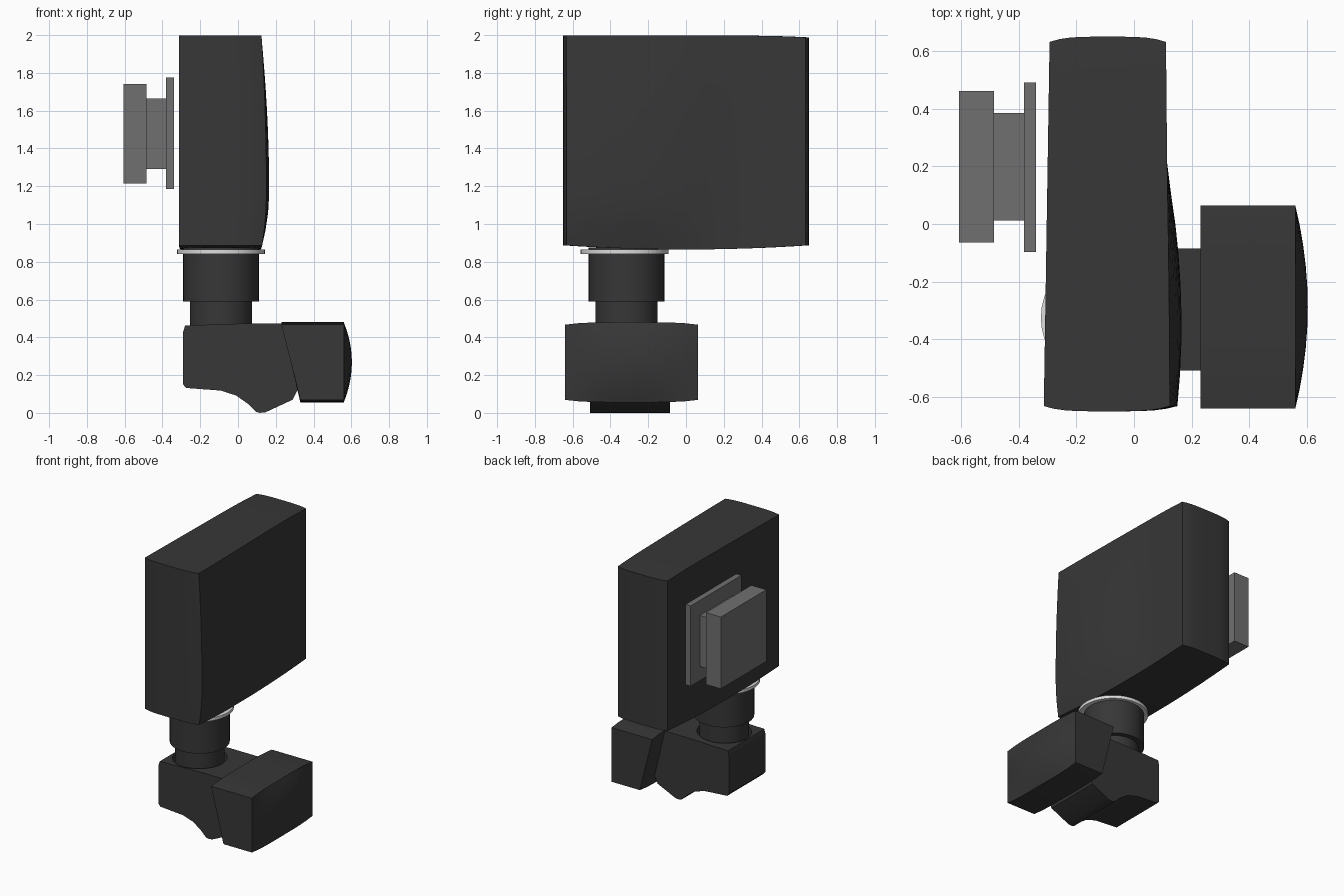
import bpy, bmesh, math

if "Cube" in bpy.data.objects:
    bpy.data.objects.remove(bpy.data.objects["Cube"])


def material(name, value):
    m = bpy.data.materials.new(name)
    m.diffuse_color = (value, value, value, 1)
    m.use_nodes = True
    m.node_tree.nodes["Principled BSDF"].inputs["Base Color"].default_value = m.diffuse_color
    return m


BLACK = material("matte black", 0.038)
GREY = material("mid grey", 0.16)
WHITE = material("off white", 0.72)


def finish(bm, name, mat, smooth=True):
    bmesh.ops.recalc_face_normals(bm, faces=bm.faces)
    me = bpy.data.meshes.new(name)
    bm.to_mesh(me)
    bm.free()
    ob = bpy.data.objects.new(name, me)
    bpy.context.collection.objects.link(ob)
    me.materials.append(mat)
    if smooth:
        bpy.ops.object.select_all(action='DESELECT')
        ob.select_set(True)
        bpy.context.view_layer.objects.active = ob
        bpy.ops.object.shade_smooth_by_angle(angle=math.radians(25))
    return ob


def shaped_block(name, mat, shape, cuts=9):
    """Subdivided cube (-1..1) whose points are moved by a shape function."""
    bm = bmesh.new()
    bmesh.ops.create_cube(bm, size=2)
    bmesh.ops.subdivide_edges(bm, edges=bm.edges[:], cuts=cuts, use_grid_fill=True)
    for v in bm.verts:
        v.co = shape(*v.co)
    return finish(bm, name, mat)


def cylinder(name, mat, r, z0, z1, cx=-0.09, cy=-0.315, sides=40):
    bm = bmesh.new()
    bmesh.ops.create_cone(bm, cap_ends=True, segments=sides, radius1=r, radius2=r, depth=z1 - z0)
    bmesh.ops.translate(bm, verts=bm.verts, vec=(cx, cy, (z0 + z1) / 2))
    return finish(bm, name, mat)


def box(name, mat, x, y, z):
    bm = bmesh.new()
    bmesh.ops.create_cube(bm, size=1)
    for v in bm.verts:
        v.co = [(a + b) / 2 + c * (b - a) for c, (a, b) in zip(v.co, (x, y, z))]
    return finish(bm, name, mat, smooth=False)


# Main case: slightly tapered slab with a soft swelling on the +x side
def case_shape(u, v, w):
    y = v * (0.65 - 0.018 * u ** 4)
    left, right = -0.303 + 0.01 * v, 0.117 - 0.006 * v
    top = 1.998 - 0.01 * max(v, 0) ** 4
    bottom = 0.865 + 0.022 * v * v
    z = bottom + (top - bottom) * (w + 1) / 2
    swell_y = max(0, 1 - ((y + 0.32) / 0.5) ** 2)
    swell_z = max(0, 1 - ((z - 1.17) / (0.85 if z > 1.17 else 0.31)) ** 2)
    right += 0.045 * swell_y * swell_z
    return left + (right - left) * (u + 1) / 2, y, z


shaped_block("main_case", BLACK, case_shape, 11)


# Clamp jaw: wide block with a domed outer face and slanted inner face
def jaw_shape(u, v, w):
    inner = 0.33 - 0.05 * (w + 1)
    outer = 0.56 + 0.043 * (1 - v * v) * (1 - w * w)
    x = inner + (outer - inner) * (u + 1) / 2
    return x, -0.288 + 0.352 * v, 0.268 + w * (0.212 - 0.013 * v ** 4)


shaped_block("clamp_jaw", BLACK, jaw_shape)

# Clamp body: side profile extruded along y
profile = [(-0.28, 0.463), (-0.29, 0.43), (-0.29, 0.15), (-0.275, 0.132), (-0.09, 0.118),
           (-0.01, 0.092), (0.05, 0.05), (0.095, 0.006), (0.115, 0.0), (0.145, 0.003),
           (0.29, 0.07), (0.315, 0.12), (0.33, 0.2), (0.26, 0.472), (0.0, 0.472)]
bm = bmesh.new()
face = bm.faces.new([bm.verts.new((x, -0.508, z)) for x, z in profile])
new = bmesh.ops.extrude_face_region(bm, geom=[face])["geom"]
bmesh.ops.translate(bm, verts=[g for g in new if isinstance(g, bmesh.types.BMVert)],
                    vec=(0, 0.423, 0))
body = finish(bm, "clamp_body", BLACK)

# Round socket in the clamp body
cutter = cylinder("socket_cutter", BLACK, 0.182, 0.40, 0.60)
cutter.hide_render = True
cutter.hide_set(True)
cut = body.modifiers.new("socket", 'BOOLEAN')
cut.object = cutter
cut.solver = 'EXACT'

# Neck, collar and washer
cylinder("neck", BLACK, 0.165, 0.38, 0.60)
cylinder("collar", BLACK, 0.2, 0.59, 0.875)
cylinder("washer", WHITE, 0.233, 0.842, 0.864, cy=-0.325)

# Stepped mounting plate on the -x side
box("mount_back_plate", GREY, (-0.382, -0.34), (-0.097, 0.491), (1.185, 1.775))
box("mount_spacer", GREY, (-0.487, -0.38), (0.012, 0.385), (1.29, 1.665))
box("mount_outer_plate", GREY, (-0.607, -0.485), (-0.065, 0.462), (1.215, 1.742))
